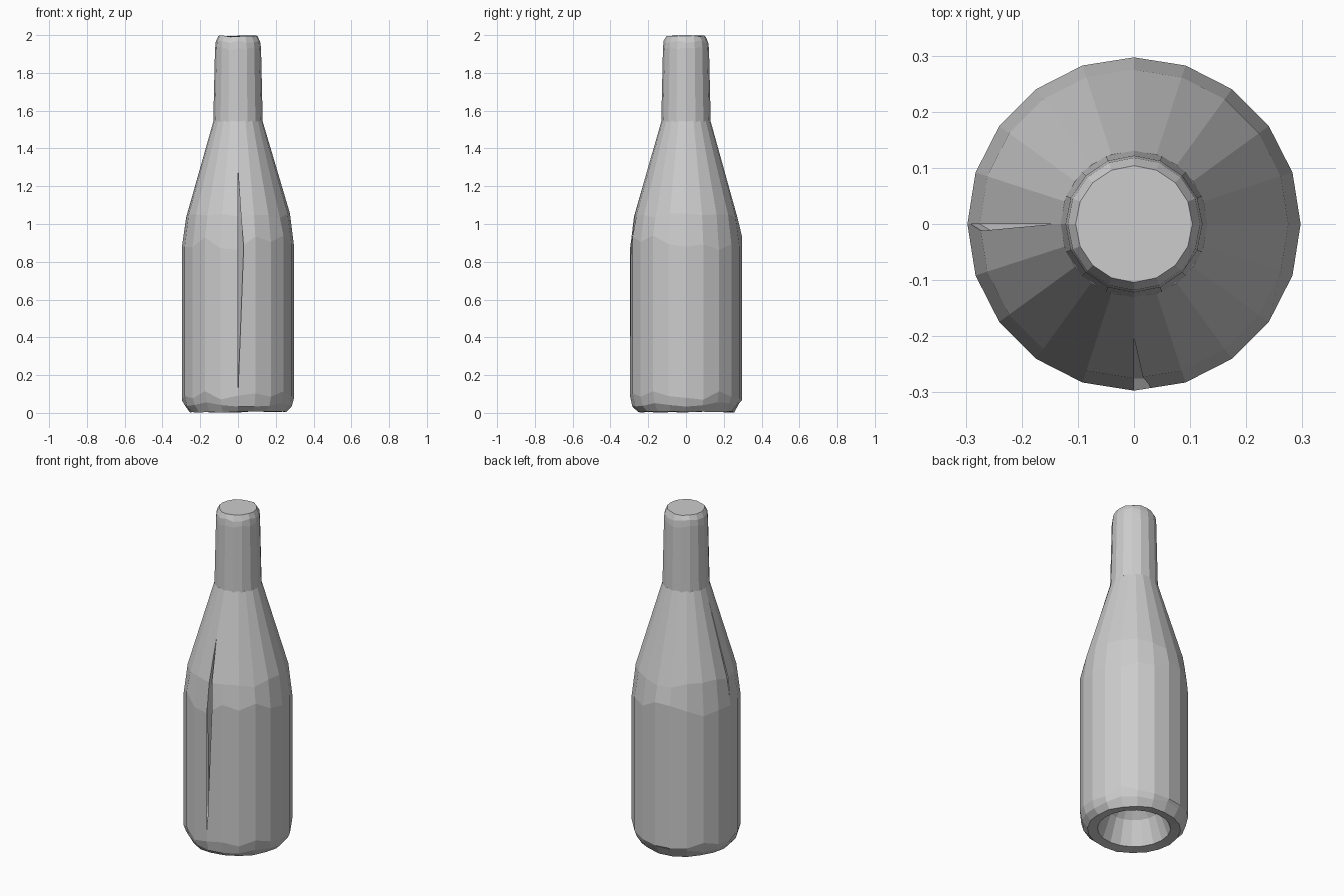
import bpy, bmesh, math, random
from mathutils import Matrix

random.seed(4)
cube = bpy.data.objects.get("Cube")
if cube:
    bpy.data.objects.remove(cube, do_unlink=True)

grey = bpy.data.materials.new("bottle grey")
grey.use_nodes = True
colour = (0.6, 0.6, 0.6, 1)
grey.diffuse_color = colour
grey.node_tree.nodes["Principled BSDF"].inputs["Base Color"].default_value = colour


def finish(name, bm):
    bmesh.ops.recalc_face_normals(bm, faces=bm.faces)
    mesh = bpy.data.meshes.new(name)
    bm.to_mesh(mesh)
    bm.free()
    mesh.materials.append(grey)
    obj = bpy.data.objects.new(name, mesh)
    bpy.context.collection.objects.link(obj)
    return obj


def lathe(name, profile, sides):
    """Stack rings of (radius, height, height wobble) and cap both ends."""
    bm = bmesh.new()
    rings = []
    for r, z, wobble in profile:
        ring = []
        for i in range(sides):
            a = math.tau * i / sides
            dz = random.uniform(-wobble, wobble)
            ring.append(bm.verts.new((r * math.cos(a), r * math.sin(a), z + dz)))
        rings.append(ring)
    for low, high in zip(rings, rings[1:]):
        for i in range(sides):
            j = (i + 1) % sides
            bm.faces.new((low[i], low[j], high[j], high[i]))
    bm.faces.new(rings[0][::-1])
    bm.faces.new(rings[-1])
    return finish(name, bm)


def seam_cut(body, name, outline, angle):
    """Cut a thin tapering seam; outline is (sideways, outward, height)."""
    bm = bmesh.new()
    inner = [bm.verts.new((s, -d + 0.02, z)) for s, d, z in outline]
    outer = [bm.verts.new((s, -d - 0.1, z)) for s, d, z in outline]
    bm.faces.new(inner)
    bm.faces.new(outer)
    for i in range(len(outline)):
        j = (i + 1) % len(outline)
        bm.faces.new((inner[i], inner[j], outer[j], outer[i]))
    bmesh.ops.triangulate(bm, faces=bm.faces)
    bm.transform(Matrix.Rotation(angle, 4, "Z"))
    cutter = finish(name, bm)
    cutter.hide_render = True
    cutter.hide_viewport = True
    cutter.display_type = "WIRE"
    mod = body.modifiers.new(name, "BOOLEAN")
    mod.operation = "DIFFERENCE"
    mod.solver = "EXACT"
    mod.object = cutter


# Body: hollow punt under the base, straight wall, sloping shoulder
body = lathe("bottle_body", [
    (0.08, 0.22, 0), (0.15, 0.15, 0), (0.20, 0.012, 0),
    (0.255, 0.005, 0.004), (0.284, 0.045, 0.012), (0.297, 0.09, 0.025),
    (0.297, 0.90, 0.04), (0.275, 1.04, 0.02), (0.13, 1.545, 0)], 20)

# Neck sleeve with a rounded, chipped rim
lathe("bottle_neck", [
    (0.131, 1.54, 0), (0.122, 1.93, 0.012), (0.118, 1.965, 0.008),
    (0.104, 1.995, 0.004)], 16)

# Thin open seams along the front and the right shoulder
seam_cut(body, "front_seam_cutter", [
    (0, 0.295, 0.1), (0.03, 0.295, 0.88), (0.016, 0.275, 1.04),
    (0, 0.20, 1.29)], 0)
seam_cut(body, "right_seam_cutter", [
    (0, 0.295, 0.92), (0.012, 0.275, 1.04), (0, 0.14, 1.5)], -math.pi / 2)
